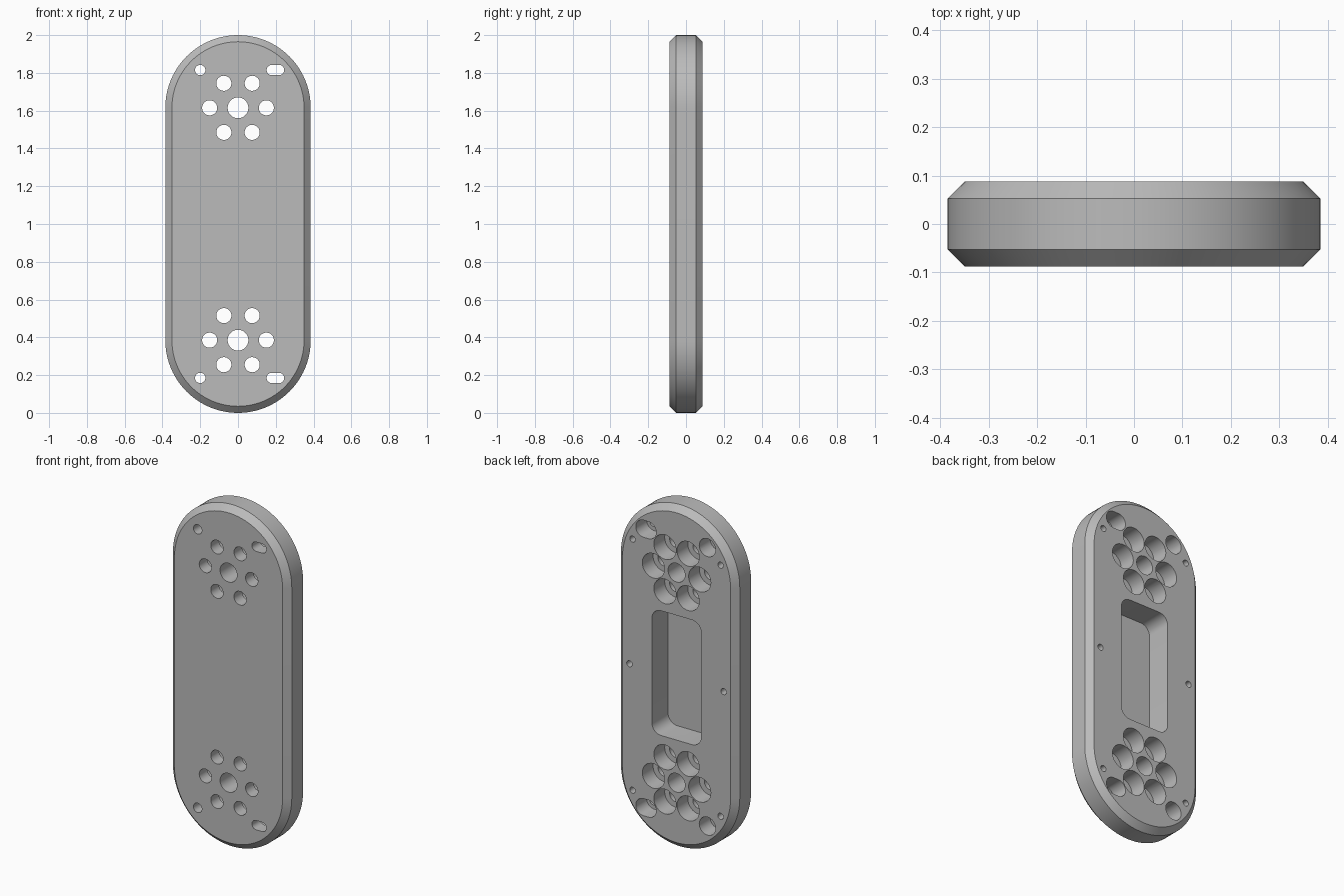
import bpy, bmesh, math

cube = bpy.data.objects.get("Cube")
if cube:
    bpy.data.objects.remove(cube, do_unlink=True)

FRONT, BACK = -0.0875, 0.0875
HALF_W, CHAMFER = 0.385, 0.035
MID = 1.0
HUB = 0.615            # hub distance above and below the middle
OVER = 0.02            # cutter overshoot

grey = bpy.data.materials.new("plain_grey")
grey.use_nodes = True
grey.diffuse_color = (0.5, 0.5, 0.5, 1)
grey.node_tree.nodes["Principled BSDF"].inputs["Base Color"].default_value = (0.5, 0.5, 0.5, 1)


def outline(x, z, r, dx=0.0, dz=0.0, seg=8):
    """Rounded outline: circle of radius r stretched by dx, dz (circle, slot, stadium, rounded box)."""
    pts = []
    for q, (sx, sz) in enumerate([(1, 1), (-1, 1), (-1, -1), (1, -1)]):
        for i in range(seg + 1):
            a = math.pi / 2 * (q + i / seg)
            p = (x + sx * dx + r * math.cos(a), z + sz * dz + r * math.sin(a))
            if not pts or math.dist(p, pts[-1]) > 1e-5:
                pts.append(p)
    if math.dist(pts[0], pts[-1]) < 1e-5:
        pts.pop()
    return pts


def add_loft(bm, rings):
    """Capped solid through (outline, y) rings."""
    loops = [[bm.verts.new((x, y, z)) for x, z in pts] for pts, y in rings]
    n = len(loops[0])
    for a, b in zip(loops, loops[1:]):
        for i in range(n):
            j = (i + 1) % n
            bm.faces.new((a[i], a[j], b[j], b[i]))
    bm.faces.new(loops[0])
    bm.faces.new(loops[-1])


def make_object(name, solids):
    bm = bmesh.new()
    for rings in solids:
        add_loft(bm, rings)
    bmesh.ops.recalc_face_normals(bm, faces=bm.faces)
    mesh = bpy.data.meshes.new(name)
    bm.to_mesh(mesh)
    bm.free()
    obj = bpy.data.objects.new(name, mesh)
    bpy.context.collection.objects.link(obj)
    mesh.materials.append(grey)
    return obj


def back_cut(pts, depth):
    return [(pts, BACK - depth), (pts, BACK + OVER)]


def through_cut(pts):
    return [(pts, FRONT - OVER), (pts, BACK + OVER)]


# Chamfered stadium plate
def stadium(r):
    return outline(0, MID, r, dz=HUB, seg=24)


plate = make_object("plate", [[
    (stadium(HALF_W - CHAMFER), FRONT),
    (stadium(HALF_W), FRONT + CHAMFER),
    (stadium(HALF_W), BACK - CHAMFER),
    (stadium(HALF_W - CHAMFER), BACK)]])

# Rounded pocket in the back
recesses = [back_cut(outline(0, MID, 0.06, 0.10, 0.305), 0.15)]
holes = []

for s in (1, -1):
    hub = MID + s * HUB
    # Hub hole and ring of six counterbored bolt holes
    holes.append(through_cut(outline(0, hub, 0.055)))
    for k in range(6):
        a = k * math.pi / 3
        x, z = 0.15 * math.cos(a), hub + 0.15 * math.sin(a)
        holes.append(through_cut(outline(x, z, 0.04)))
        recesses.append(back_cut(outline(x, z, 0.072), 0.10))
    # Counterbored locating hole and slot near the ends
    end = hub + s * 0.2
    holes.append(through_cut(outline(-0.2, end, 0.0275)))
    recesses.append(back_cut(outline(-0.2, end, 0.053), 0.10))
    holes.append(through_cut(outline(0.198, end, 0.0275, dx=0.019)))
    recesses.append(back_cut(outline(0.198, end, 0.05, dx=0.016), 0.10))
    # Blind screw holes along the back rim
    for side in (1, -1):
        holes.append(back_cut(outline(side * 0.285, hub + s * 0.12, 0.018), 0.08))
for side in (1, -1):
    holes.append(back_cut(outline(side * 0.305, MID, 0.018), 0.08))

# Cut the recesses first, then the holes
cutters = [make_object("recess_cutter", recesses), make_object("hole_cutter", holes)]
for cutter in cutters:
    cutter.hide_render = True
    mod = plate.modifiers.new(cutter.name, 'BOOLEAN')
    mod.operation = 'DIFFERENCE'
    mod.solver = 'EXACT'
    mod.object = cutter

depsgraph = bpy.context.evaluated_depsgraph_get()
cut_mesh = bpy.data.meshes.new_from_object(plate.evaluated_get(depsgraph))
plate.modifiers.clear()
plate.data = cut_mesh
cut_mesh.materials.clear()
cut_mesh.materials.append(grey)
for poly in cut_mesh.polygons:
    poly.material_index = 0
for cutter in cutters:
    bpy.data.objects.remove(cutter, do_unlink=True)

# Smooth curved walls, keep rims sharp
bpy.ops.object.select_all(action='DESELECT')
plate.select_set(True)
bpy.context.view_layer.objects.active = plate
bpy.ops.object.shade_smooth_by_angle(angle=math.radians(30))
